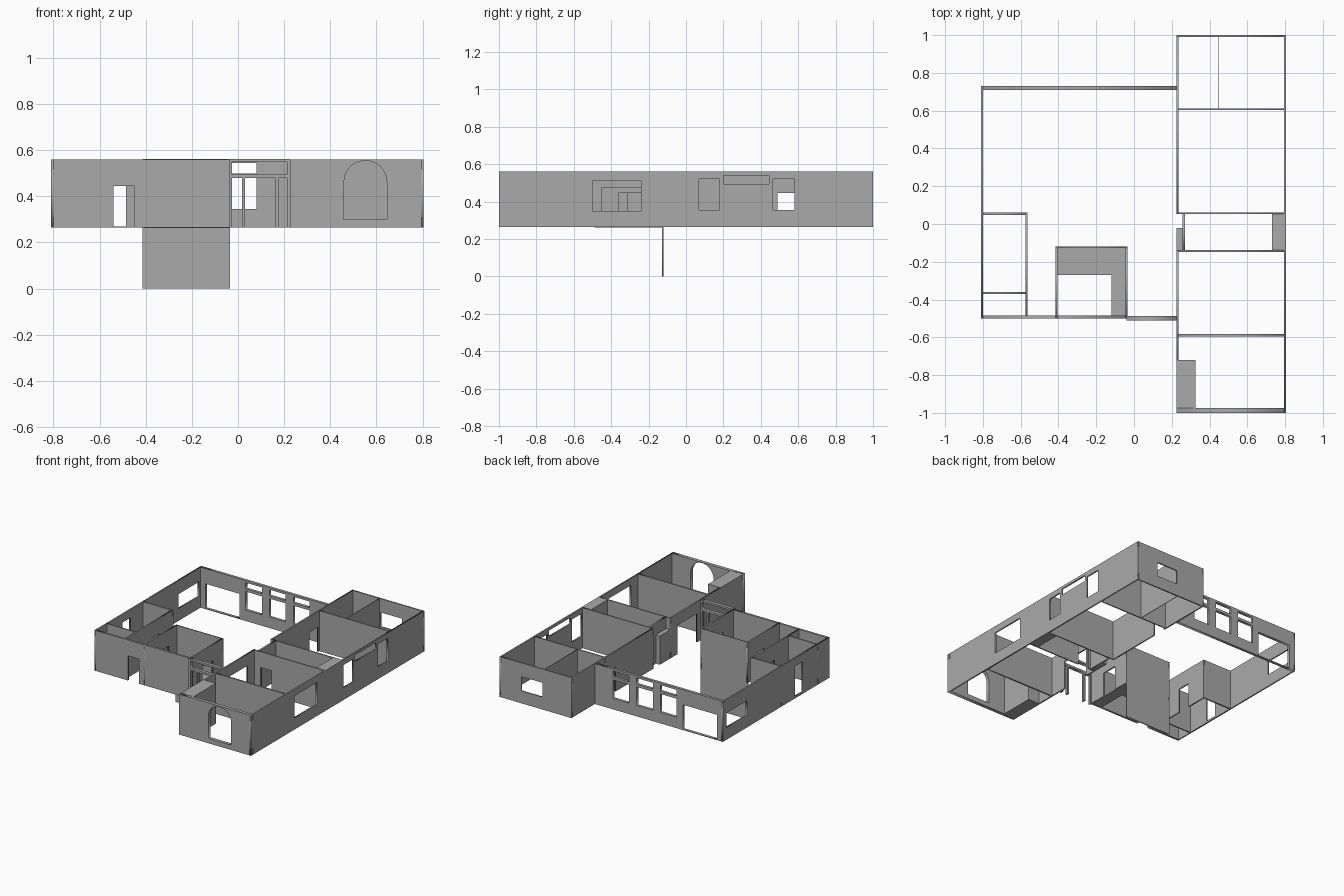
import bpy, math
from mathutils import Matrix

if "Cube" in bpy.data.objects:
    bpy.data.objects.remove(bpy.data.objects["Cube"])

FLOOR, TOP = 0.265, 0.56

grey = bpy.data.materials.new("wall_grey")
grey.diffuse_color = (0.4, 0.4, 0.4, 1)
grey.use_nodes = True
grey.node_tree.nodes["Principled BSDF"].inputs["Base Color"].default_value = grey.diffuse_color


def rect(u0, u1, z0, z1):
    return [(u0, z0), (u1, z0), (u1, z1), (u0, z1)]


def wall(name, axis, c0, c1, u0, u1, holes=(), doors=(), z0=FLOOR, z1=TOP):
    """Upright wall along 'x' or 'y'; holes are outlines, doors are (start, end, head)."""
    outline = [(u0, z0)]
    for a, b, head in sorted(doors):
        outline += [(a, z0), (a, head), (b, head), (b, z0)]
    outline += [(u1, z0), (u1, z1), (u0, z1)]
    cu = bpy.data.curves.new(name, 'CURVE')
    cu.dimensions, cu.fill_mode = '2D', 'BOTH'
    cu.extrude = (c1 - c0) / 2
    for pts in [outline, *holes]:
        sp = cu.splines.new('POLY')
        sp.points.add(len(pts) - 1)
        for p, (u, z) in zip(sp.points, pts):
            p.co = (u, z, 0, 1)
        sp.use_cyclic_u = True
    tmp = bpy.data.objects.new(name + "_profile", cu)
    bpy.context.collection.objects.link(tmp)
    bpy.context.view_layer.update()
    dg = bpy.context.evaluated_depsgraph_get()
    me = bpy.data.meshes.new_from_object(tmp.evaluated_get(dg))
    bpy.data.objects.remove(tmp)
    mid = (c0 + c1) / 2
    if axis == 'x':
        m = Matrix(((1, 0, 0, 0), (0, 0, -1, mid), (0, 1, 0, 0), (0, 0, 0, 1)))
    else:
        m = Matrix(((0, 0, 1, mid), (1, 0, 0, 0), (0, 1, 0, 0), (0, 0, 0, 1)))
    me.transform(m)
    me.materials.clear()
    me.materials.append(grey)
    ob = bpy.data.objects.new(name, me)
    bpy.context.collection.objects.link(ob)


def box(name, x0, x1, y0, y1, z0=FLOOR, z1=TOP):
    bpy.ops.mesh.primitive_cube_add(size=1, location=((x0+x1)/2, (y0+y1)/2, (z0+z1)/2))
    ob = bpy.context.object
    ob.name = name
    ob.scale = (x1-x0, y1-y0, z1-z0)
    ob.data.materials.append(grey)


# main block: outer walls
wall("west_wall", 'y', -0.81, -0.80, -0.50, 0.73,
     [rect(0.455, 0.69, 0.355, 0.46), rect(-0.19, -0.10, 0.28, 0.50)])
panes = [rect(-0.76, -0.485, 0.27, 0.45)]
for x in (-0.05, -0.243, -0.435):
    panes += [rect(x, x + 0.13, 0.345, 0.48), rect(x, x + 0.13, 0.50, 0.545)]
wall("north_wall", 'x', 0.71, 0.73, -0.81, 0.225, panes)
wall("south_wall", 'x', -0.50, -0.485, -0.81, -0.04, doors=[(-0.54, -0.45, 0.445)])
wall("entry_wall", 'x', -0.512, -0.488, -0.04, 0.225, [rect(-0.027, 0.213, 0.495, 0.548)],
     [(-0.027, 0.018, 0.48), (0.03, 0.163, 0.48), (0.175, 0.213, 0.48)], z1=0.562)

# main block: side rooms
wall("side_room_east_wall", 'y', -0.575, -0.565, -0.50, 0.06, doors=[(-0.20, -0.10, 0.445)])
wall("side_room_north_wall", 'x', 0.048, 0.06, -0.81, -0.565)
wall("side_room_divider", 'x', -0.37, -0.36, -0.81, -0.565)

# stair room with the deep wall and L-shaped landing
wall("deep_stair_wall", 'x', -0.127, -0.12, -0.415, -0.035, z0=0, z1=0.562)
wall("stair_west_wall", 'y', -0.415, -0.405, -0.50, -0.12, doors=[(-0.31, -0.22, 0.445)], z1=0.562)
wall("stair_east_wall", 'y', -0.045, -0.035, -0.50, -0.12, doors=[(-0.36, -0.24, 0.445)], z1=0.562)
box("landing_back", -0.41, -0.04, -0.27, -0.12, 0.262, 0.268)
box("landing_side", -0.12, -0.04, -0.49, -0.27, 0.262, 0.268)

# long wing: outer walls
wall("wing_east_wall", 'y', 0.795, 0.805, -1, 1,
     [rect(-0.50, -0.24, 0.35, 0.51), rect(0.07, 0.18, 0.355, 0.52),
      rect(0.20, 0.445, 0.495, 0.54), rect(0.465, 0.58, 0.355, 0.52)])
wall("wing_north_wall", 'x', 0.99, 1, 0.225, 0.805, [rect(0.46, 0.63, 0.355, 0.46)])
r, cx, spring = 0.0925, 0.5525, 0.4625
arch = [(cx - r, 0.30), (cx + r, 0.30)]
arch += [(cx + r*math.cos(i*math.pi/20), spring + r*math.sin(i*math.pi/20)) for i in range(21)]
wall("wing_south_wall", 'x', -1, -0.975, 0.225, 0.805, [arch])
wall("wing_west_wall_back", 'y', 0.225, 0.235, 0.055, 1, doors=[(0.49, 0.59, 0.445)])
wall("wing_west_wall_front", 'y', 0.225, 0.235, -0.72, -0.14, doors=[(-0.45, -0.225, 0.475)])
box("south_corner_block", 0.225, 0.325, -1, -0.72)

# long wing: cross walls and hall
wall("back_room_wall", 'x', 0.603, 0.612, 0.225, 0.80)
wall("back_room_divider", 'y', 0.447, 0.451, 0.61, 1)
wall("hall_north_wall", 'x', 0.052, 0.061, 0.225, 0.80)
wall("hall_south_wall", 'x', -0.147, -0.138, 0.225, 0.80, doors=[(0.285, 0.375, 0.445)])
wall("front_room_wall", 'x', -0.595, -0.583, 0.225, 0.80)
wall("hall_west_wall", 'y', 0.257, 0.269, -0.14, 0.06)
box("hall_niche_block", 0.225, 0.257, -0.14, -0.02, FLOOR, 0.475)
box("hall_end_block", 0.73, 0.805, -0.14, 0.06)
